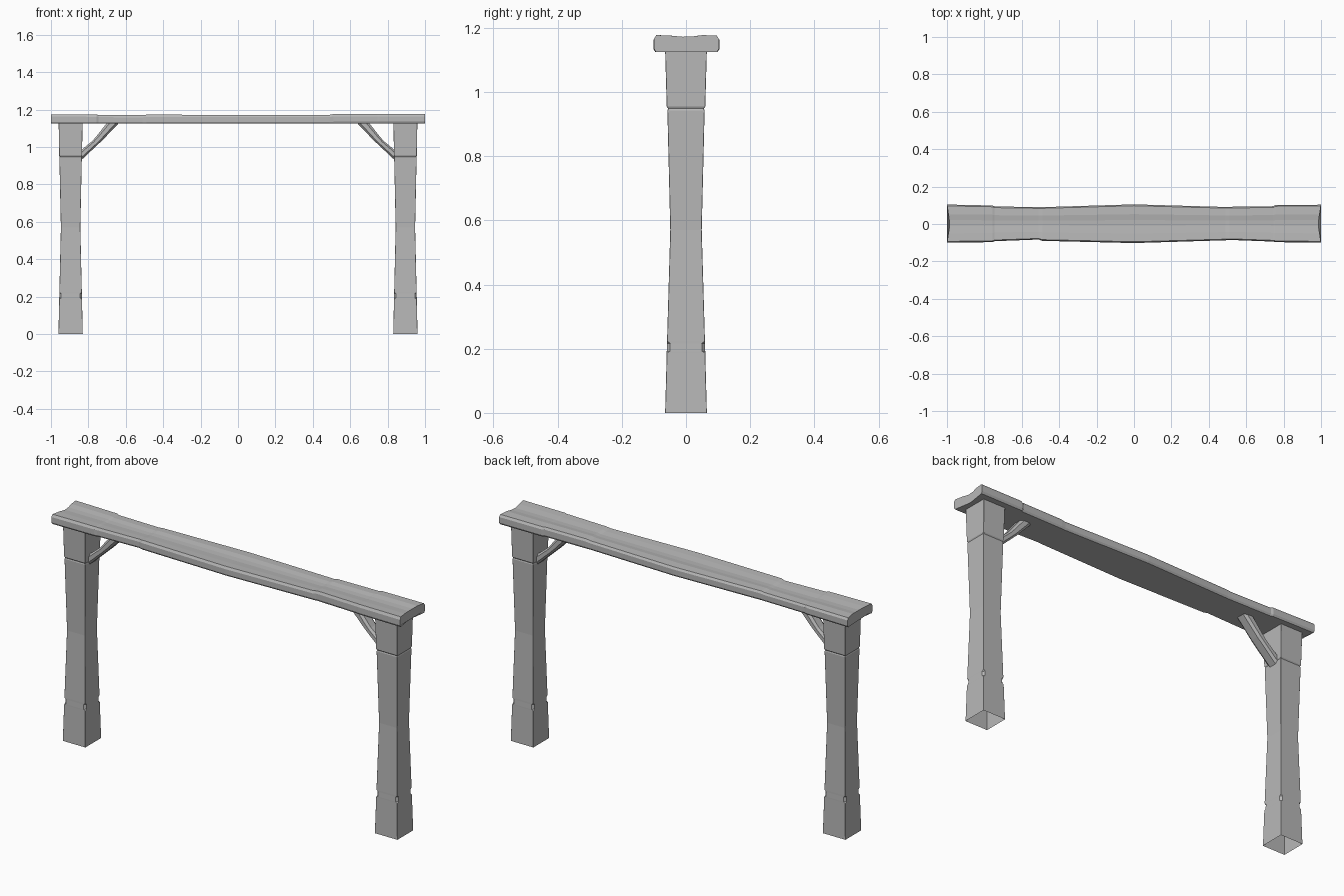
import bpy
import bmesh
from mathutils import Vector

cube = bpy.data.objects.get("Cube")
if cube:
    bpy.data.objects.remove(cube)

GREY = (0.48, 0.48, 0.48, 1)
wood = bpy.data.materials.new("weathered_grey")
wood.diffuse_color = GREY
wood.use_nodes = True
wood.node_tree.nodes["Principled BSDF"].inputs["Base Color"].default_value = GREY


def loft(name, rings, cap_start=True, cap_end=True):
    """Skin a list of equal-length point rings into a flat-shaded object."""
    bm = bmesh.new()
    loops = [[bm.verts.new(p) for p in ring] for ring in rings]
    for a, b in zip(loops, loops[1:]):
        for i in range(len(a)):
            j = (i + 1) % len(a)
            bm.faces.new((a[i], a[j], b[j], b[i]))
    if cap_start:
        bm.faces.new(loops[0])
    if cap_end:
        bm.faces.new(loops[-1])
    bmesh.ops.recalc_face_normals(bm, faces=bm.faces)
    mesh = bpy.data.meshes.new(name)
    bm.to_mesh(mesh)
    bm.free()
    mesh.materials.append(wood)
    obj = bpy.data.objects.new(name, mesh)
    bpy.context.collection.objects.link(obj)
    return obj


def post_ring(cx, z, hx, hy, c):
    """Rectangle with corners cut by c."""
    pts = [(hx, hy - c), (hx - c, hy), (c - hx, hy), (-hx, hy - c),
           (-hx, c - hy), (c - hx, -hy), (hx - c, -hy), (hx, c - hy)]
    return [(cx + x, y, z) for x, y in pts]


# Waisted posts: height, half width, half depth, corner chip
POST = [(0, .065, .065, .001), (.186, .061, .060, .001), (.192, .061, .060, .010),
        (.216, .060, .059, .010), (.224, .060, .059, .001), (.57, .052, .049, .001),
        (.942, .060, .058, .001), (.948, .058, .056, .003), (.954, .061, .060, .001),
        (1.13, .064, .065, .001)]

# Curved brace stations: lower edge (x, z), upper edge (x, z)
BRACE = [((.84, .928), (.84, .982)), ((.755, 1.008), (.777, 1.034)),
         ((.725, 1.036), (.755, 1.06)), ((.635, 1.13), (.70, 1.13))]
# Brace section: y, position from lower to upper edge
SECTION = [(-.02, 0), (.02, 0), (.032, .25), (.032, .75), (.02, 1),
           (-.02, 1), (-.032, .75), (-.032, .25)]

for side, s in (("left", 1), ("right", -1)):
    loft(side + "_post", [post_ring(s * .895, *row) for row in POST], cap_start=False)
    rings = []
    for low, high in BRACE:
        a, b = (Vector((s * x, 0, z)) for x, z in (low, high))
        rings.append([a.lerp(b, t) + Vector((0, y, 0)) for y, t in SECTION])
    loft(side + "_brace", rings)

# Worn top beam: x, front half width, back half width, top height
BEAM = [(-1, .100, .104, 1.175), (-.757, .097, .099, 1.174), (-.745, .092, .094, 1.171),
        (-.51, .083, .090, 1.170), (-.49, .090, .090, 1.173), (0, .102, .105, 1.172),
        (.49, .087, .091, 1.172), (.51, .085, .092, 1.176), (.745, .094, .095, 1.176),
        (.757, .097, .102, 1.177), (1, .100, .103, 1.177)]
# Beam section: share of half width, share of height
PROFILE = [(-.94, 0), (-1, .2), (-1, .75), (-.93, 1), (-.5, .97), (-.1, .9),
           (.2, .92), (.5, 1), (.93, .97), (1, .75), (1, .2), (.94, 0), (0, 0)]
BASE = 1.125


def beam_ring(x, front, back, top):
    ring = []
    for u, h in PROFILE:
        y = u * (front if u < 0 else back)
        # Hollowed end grain
        dish = .016 * (1 - abs(u)) if abs(x) == 1 else 0
        ring.append((x * (1 - dish), y, BASE + h * (top - BASE)))
    return ring


loft("top_beam", [beam_ring(*row) for row in BEAM])
